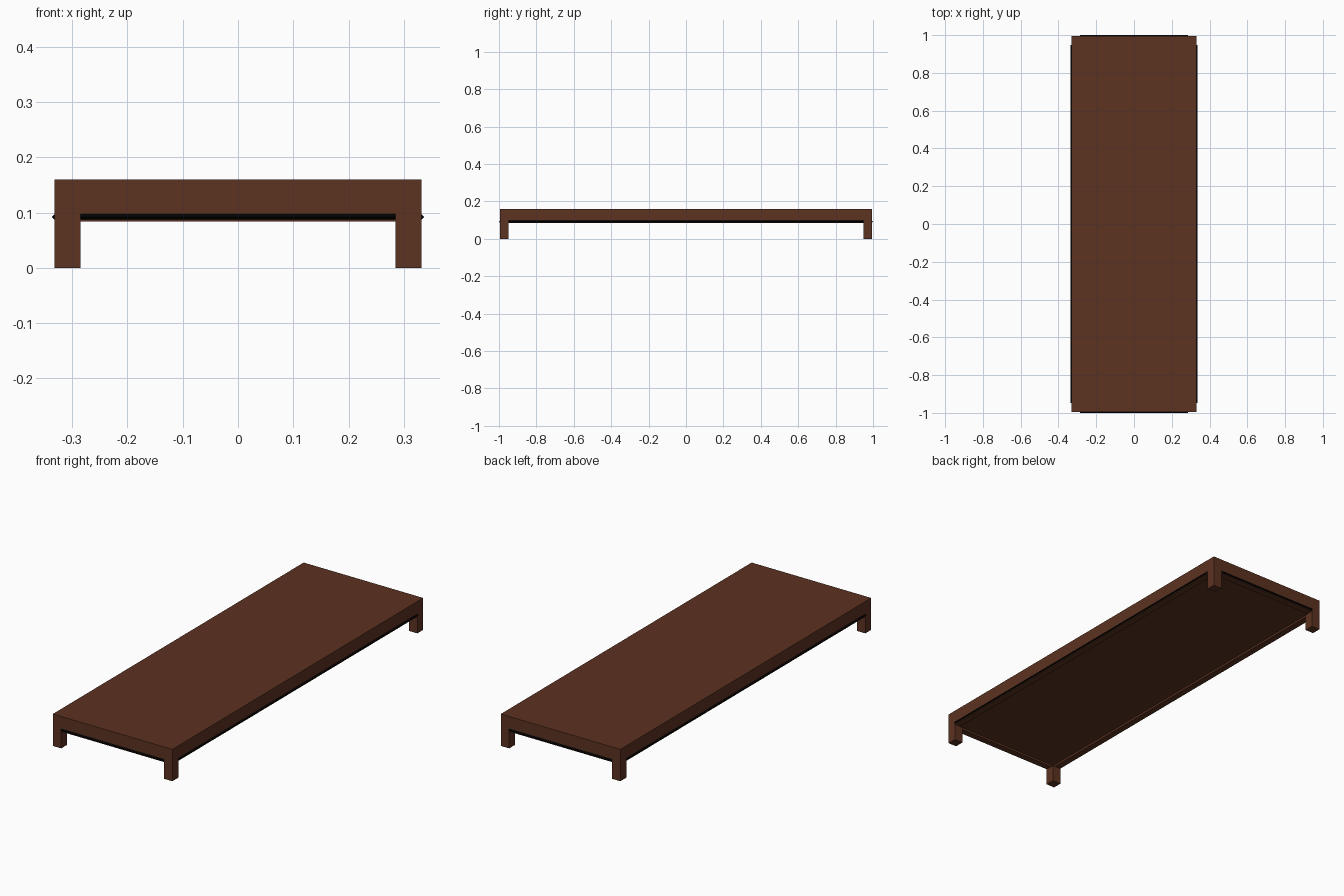
import bpy, bmesh, math

if "Cube" in bpy.data.objects:
    bpy.data.objects.remove(bpy.data.objects["Cube"])

HX, HY, TOP = 0.332, 0.995, 0.16     # half width, half length, height
APRON_Z, LEG = 0.084, 0.047          # underside of the apron, leg thickness
STRIP_Z, STRIP_R = 0.0925, 0.007


def material(name, rgb):
    mat = bpy.data.materials.new(name)
    mat.diffuse_color = (*rgb, 1)
    mat.use_nodes = True
    mat.node_tree.nodes["Principled BSDF"].inputs["Base Color"].default_value = mat.diffuse_color
    return mat


wood = material("dark_wood", (0.107, 0.032, 0.015))
black = material("black_trim", (0.001, 0.001, 0.001))


def box(name, lo, hi, mat):
    bpy.ops.mesh.primitive_cube_add(size=1, location=[(a + b) / 2 for a, b in zip(lo, hi)])
    ob = bpy.context.object
    ob.name = name
    ob.scale = [b - a for a, b in zip(lo, hi)]
    bpy.ops.object.transform_apply(location=False, rotation=False, scale=True)
    ob.data.materials.append(mat)
    return ob


def strip(name, length, loc, rot):
    # four-sided rod, diamond in section, half sunk into the apron
    bpy.ops.mesh.primitive_cylinder_add(vertices=4, radius=STRIP_R, depth=length,
                                        location=loc, rotation=rot)
    ob = bpy.context.object
    ob.name = name
    ob.data.materials.append(black)


# table top with apron; the underside is inset to leave a shallow recess
top = box("table_top", (-HX, -HY, APRON_Z), (HX, HY, TOP), wood)
bm = bmesh.new()
bm.from_mesh(top.data)
bm.faces.ensure_lookup_table()
under = min(bm.faces, key=lambda f: f.calc_center_median().z)
bmesh.ops.inset_region(bm, faces=[under], thickness=LEG)
rim = bmesh.ops.inset_region(bm, faces=[under], thickness=0.0)
bmesh.ops.translate(bm, verts=under.verts, vec=(0, 0, 0.01))
bm.to_mesh(top.data)
bm.free()

# legs and trim strips on both sides of each axis
for sx, side in ((-1, "left"), (1, "right")):
    for sy, end in ((-1, "front"), (1, "back")):
        xs = sorted((sx * HX, sx * (HX - LEG)))
        ys = sorted((sy * HY, sy * (HY - LEG)))
        box(f"{end}_{side}_leg", (xs[0], ys[0], 0), (xs[1], ys[1], APRON_Z), wood)
    strip(f"{side}_strip", 2 * (HY - LEG), (sx * (HX - 0.002), 0, STRIP_Z),
          (math.pi / 2, 0, 0))
for sy, end in ((-1, "front"), (1, "back")):
    strip(f"{end}_strip", 2 * (HX - LEG), (0, sy * (HY - 0.002), STRIP_Z),
          (0, math.pi / 2, 0))
